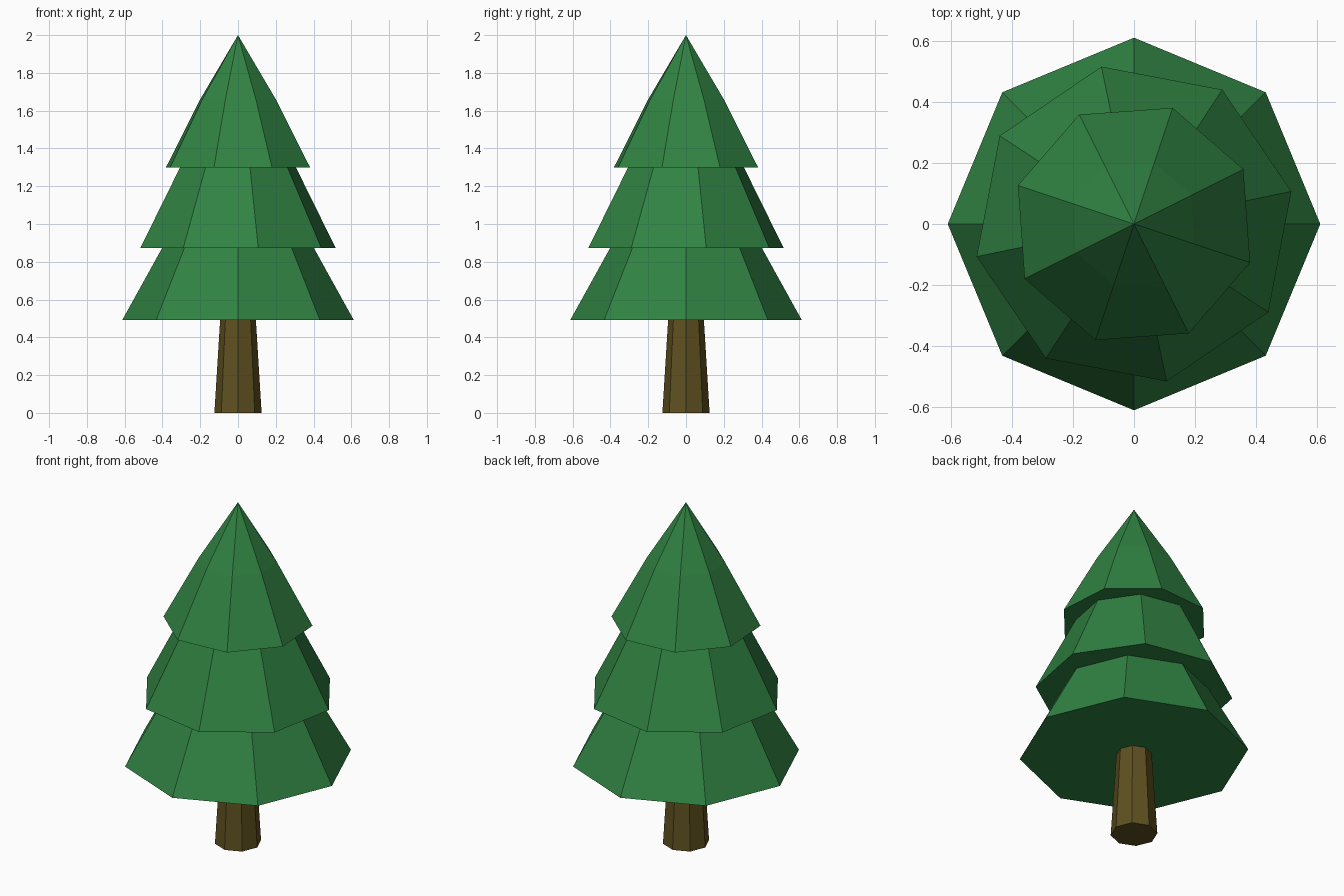
import bpy, bmesh
from math import cos, sin, tau, radians

if "Cube" in bpy.data.objects:
    bpy.data.objects.remove(bpy.data.objects["Cube"])

SIDES = 8


def material(name, color):
    m = bpy.data.materials.new(name)
    m.diffuse_color = (*color, 1)
    m.use_nodes = True
    m.node_tree.nodes["Principled BSDF"].inputs["Base Color"].default_value = m.diffuse_color
    return m


def lathe(name, profile, turn, mat):
    """Closed eight-sided solid from (radius, z) rings; radius 0 is a tip."""
    bm = bmesh.new()
    angle = radians(turn)
    rings = []
    for r, z in profile:
        n = SIDES if r > 0 else 1
        rings.append([bm.verts.new((r * cos(angle + tau * i / SIDES),
                                    r * sin(angle + tau * i / SIDES), z))
                      for i in range(n)])
    bm.faces.new(rings[0][::-1])
    for low, high in zip(rings, rings[1:]):
        for i in range(SIDES):
            j = (i + 1) % SIDES
            if len(high) == 1:
                bm.faces.new((low[i], low[j], high[0]))
            else:
                bm.faces.new((low[i], low[j], high[j], high[i]))
    if len(rings[-1]) > 1:
        bm.faces.new(rings[-1])
    mesh = bpy.data.meshes.new(name)
    bm.to_mesh(mesh)
    bm.free()
    mesh.materials.append(mat)
    obj = bpy.data.objects.new(name, mesh)
    bpy.context.collection.objects.link(obj)
    return obj


green = material("needles", (0.03, 0.225, 0.055))
brown = material("bark", (0.11, 0.08, 0.014))

# Tapered trunk, sunk slightly into the foliage
lathe("trunk", [(0.125, 0), (0.093, 0.52)], 0, brown)

# Foliage tiers, each turned a little further than the one below
lathe("lower_foliage", [(0.612, 0.493), (0.395, 0.885)], 0, green)
lathe("middle_foliage", [(0.528, 0.873), (0.307, 1.312)], 11.7, green)
lathe("top_foliage", [(0.402, 1.30), (0.211, 1.66), (0, 2)], 26.6, green)
